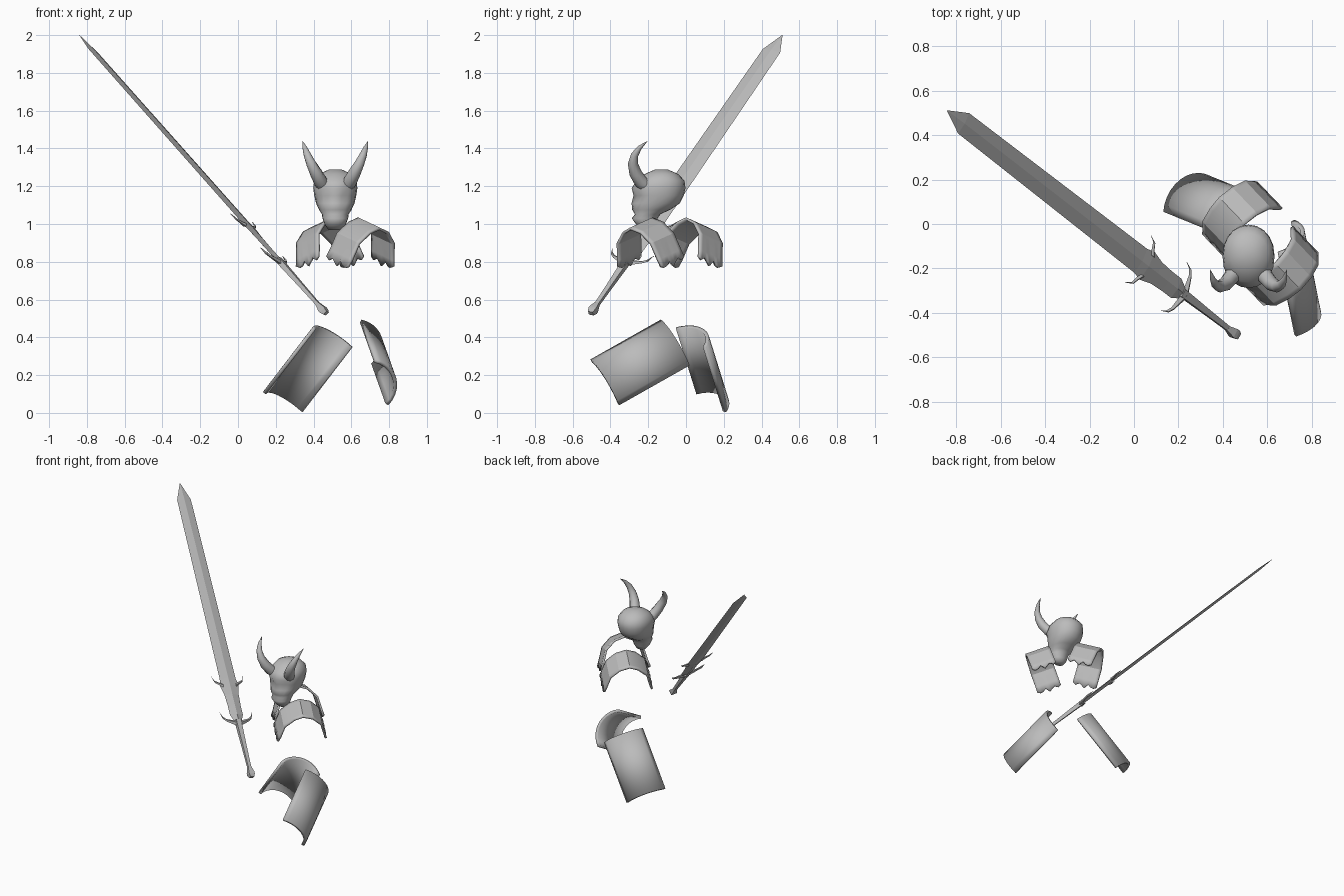
import bpy, bmesh, math
from mathutils import Vector as V

if "Cube" in bpy.data.objects:
    bpy.data.objects.remove(bpy.data.objects["Cube"])

steel = bpy.data.materials.new("grey_steel")
steel.diffuse_color = (0.5, 0.5, 0.5, 1)
steel.use_nodes = True
steel.node_tree.nodes["Principled BSDF"].inputs["Base Color"].default_value = steel.diffuse_color


def make(name, verts, faces, smooth=None, thick=0.0):
    me = bpy.data.meshes.new(name)
    me.from_pydata([tuple(v) for v in verts], [], faces)
    me.materials.append(steel)
    bm = bmesh.new()
    bm.from_mesh(me)
    bmesh.ops.recalc_face_normals(bm, faces=bm.faces)
    bm.to_mesh(me)
    bm.free()
    ob = bpy.data.objects.new(name, me)
    bpy.context.collection.objects.link(ob)
    if thick:
        m = ob.modifiers.new("thickness", 'SOLIDIFY')
        m.thickness, m.offset = thick, 0
    if smooth:
        bpy.ops.object.select_all(action='DESELECT')
        ob.select_set(True)
        bpy.context.view_layer.objects.active = ob
        bpy.ops.object.shade_smooth_by_angle(angle=math.radians(smooth))
    return ob


def loft(name, rings, smooth=None):
    """Join equal-length rings into a capped skin."""
    n = len(rings[0])
    verts = [p for r in rings for p in r]
    faces = [(i * n + j, i * n + (j + 1) % n, (i + 1) * n + (j + 1) % n, (i + 1) * n + j)
             for i in range(len(rings) - 1) for j in range(n)]
    faces += [tuple(range(n)), tuple(range(len(verts) - n, len(verts)))]
    return make(name, verts, faces, smooth)


def sheet(name, rows, smooth=None, thick=0.0):
    """Join rows of points into an open sheet."""
    n = len(rows[0])
    faces = [(i * n + j, i * n + j + 1, (i + 1) * n + j + 1, (i + 1) * n + j)
             for i in range(len(rows) - 1) for j in range(n - 1)]
    return make(name, [p for r in rows for p in r], faces, smooth, thick)


# --- Sword: axis, width and thickness directions ---
pommel = V((0.455, -0.495, 0.54))
axis = (V((-0.84, 0.51, 2.0)) - pommel).normalized()
wide = V((0.477, 0.858, -0.19))
wide = (wide - axis * wide.dot(axis)).normalized()
flat = axis.cross(wide)


def sp(s, t, d=0):
    return pommel + axis * s + wide * t + flat * d


def diamonds(name, sections):
    return loft(name, [[sp(s, w), sp(s, 0, d), sp(s, -w), sp(s, 0, -d)] for s, w, d in sections])


diamonds("blade", [(0.39, 0.022, 0.012), (0.45, 0.050, 0.012), (0.52, 0.05, 0.012),
                   (0.60, 0.055, 0.012), (0.67, 0.072, 0.012), (0.72, 0.062, 0.011),
                   (2.07, 0.053, 0.008), (2.196, 0.001, 0.001)])


def boxed(s, w, d):
    return [sp(s, w * a, d * b) for a, b in ((1, 1), (-1, 1), (-1, -1), (1, -1))]


loft("grip", [boxed(s, w, w * 0.8) for s, w in ((0.03, 0.011), (0.2, 0.014), (0.41, 0.019))])
loft("pommel", [boxed(s, w, w * 0.85) for s, w in ((-0.02, 0.014), (0.0, 0.021), (0.015, 0.021), (0.06, 0.011))])


# Curved guard arms and blade lugs, one per side
def hook(name, side, path):
    rings = []
    for s, t, r in path:
        rings.append([sp(s + r, t * side), sp(s, t * side, r * 0.7),
                      sp(s - r, t * side), sp(s, t * side, -r * 0.7)])
    loft(name, rings)


for side, tag in ((1, "back"), (-1, "front")):
    hook("guard_arm_" + tag, side, [(0.385, 0, 0.022), (0.395, 0.04, 0.016), (0.41, 0.085, 0.010),
                                    (0.43, 0.110, 0.010), (0.47, 0.126, 0.002)])
    hook("blade_lug_" + tag, side, [(0.67, 0.05, 0.016), (0.685, 0.075, 0.010),
                                    (0.70, 0.105, 0.008), (0.74, 0.123, 0.002)])

# --- Head: stacked rings (height, half width, front, back) ---
cx = 0.515
levels = [(0.968, 0.035, -0.235, -0.175), (0.995, 0.055, -0.262, -0.16), (1.03, 0.068, -0.287, -0.15),
          (1.052, 0.071, -0.270, -0.135), (1.075, 0.086, -0.285, -0.085), (1.11, 0.102, -0.28, -0.032),
          (1.15, 0.111, -0.278, -0.012), (1.19, 0.117, -0.288, -0.003), (1.23, 0.112, -0.262, -0.008),
          (1.265, 0.085, -0.218, -0.042), (1.288, 0.035, -0.165, -0.095)]
rings = []
for z, hw, yf, yb in levels:
    ring = []
    for k in range(20):
        a = math.tau * k / 20
        c, s = math.cos(a), math.sin(a)
        x = hw * c
        y = (yf + yb) / 2 + (yb - yf) / 2 * math.copysign(abs(s) ** 0.9, s)
        if s < -0.5 and z == 1.15 and 0.02 < abs(x) < 0.08:
            y += 0.016          # eye sockets
        if z == 1.11 and s < -0.99:
            y -= 0.008          # nose
        ring.append((cx + x, y, z))
    rings.append(ring)
loft("horned_head", rings, 75)

# Horns: (sideways, y, z, radius), mirrored about the head centre
horn = [(0.058, -0.205, 1.195, 0.036), (0.078, -0.24, 1.225, 0.036), (0.102, -0.268, 1.27, 0.033),
        (0.128, -0.281, 1.32, 0.027), (0.148, -0.272, 1.365, 0.020), (0.162, -0.245, 1.405, 0.012),
        (0.173, -0.205, 1.438, 0.001)]
for side, tag in ((-1, "right"), (1, "left")):
    pts = [V((cx + side * x, y, z)) for x, y, z, r in horn]
    rings = []
    for i, p in enumerate(pts):
        d = (pts[min(i + 1, 6)] - pts[max(i - 1, 0)]).normalized()
        e = d.cross(V((side, 0, 0))).normalized()
        f = d.cross(e)
        rings.append([p + (e * math.cos(math.tau * k / 10) + f * math.sin(math.tau * k / 10)) * horn[i][3]
                      for k in range(10)])
    loft("horn_" + tag, rings, 50)

# --- Shoulder plates: tilted arches with torn lower edges ---
arch = [(-0.18, 0), (-0.165, 0.05), (-0.14, 0.14), (-0.075, 0.2), (-0.015, 0.223),
        (0.055, 0.2), (0.115, 0.14), (0.14, 0.05), (0.152, 0)]
teeth = [0.012, 0.0, 0.018, 0.005, -0.012, 0.022, 0.005, 0.0, 0.012]
tilt = math.radians(18)
span = V((0.72, 0.69, 0))
for tag, centre, out in (("left", V((0.66, -0.18, 0.787)), V((0.69, -0.72, 0))),
                         ("right", V((0.495, 0.025, 0.787)), V((-0.69, 0.72, 0)))):
    rows = []
    for k, tooth in enumerate(teeth):
        u = -0.095 + 0.175 * k / (len(teeth) - 1)
        row = []
        for v, h in arch:
            h += tooth if h == 0 else 0
            row.append(centre + span * v + out * (u * math.cos(tilt) + h * math.sin(tilt))
                       + V((0, 0, h * math.cos(tilt) - u * math.sin(tilt))))
        rows.append(row)
    sheet("shoulder_plate_" + tag, rows, 24, 0.014)


# --- Curved leg plates: part cylinders from corner, axis, chord and bulge ---
def leg_plate(name, corner, along, chord, bulge, rise):
    half = chord.length / 2
    rad = (half * half + rise * rise) / (2 * rise)
    ang = math.asin(half / rad)
    c = chord.normalized()
    rows = []
    for k in range(11):
        a = -ang + 2 * ang * k / 10
        p = corner + chord / 2 + c * rad * math.sin(a) + bulge * (rad * math.cos(a) - rad + rise)
        rows.append([p, p + along])
    sheet(name, rows, 30, 0.02)


leg_plate("leg_plate_right", V((0.140, 0.055, 0.104)), V((0.263, -0.107, 0.343)),
          V((0.200, 0.150, -0.098)), V((-0.345, 0.788, 0.51)), 0.08)
leg_plate("leg_plate_left", V((0.725, -0.502, 0.275)), V((-0.075, 0.373, 0.211)),
          V((0.063, 0.144, -0.23)), V((0.958, 0.029, 0.284)), 0.075)
